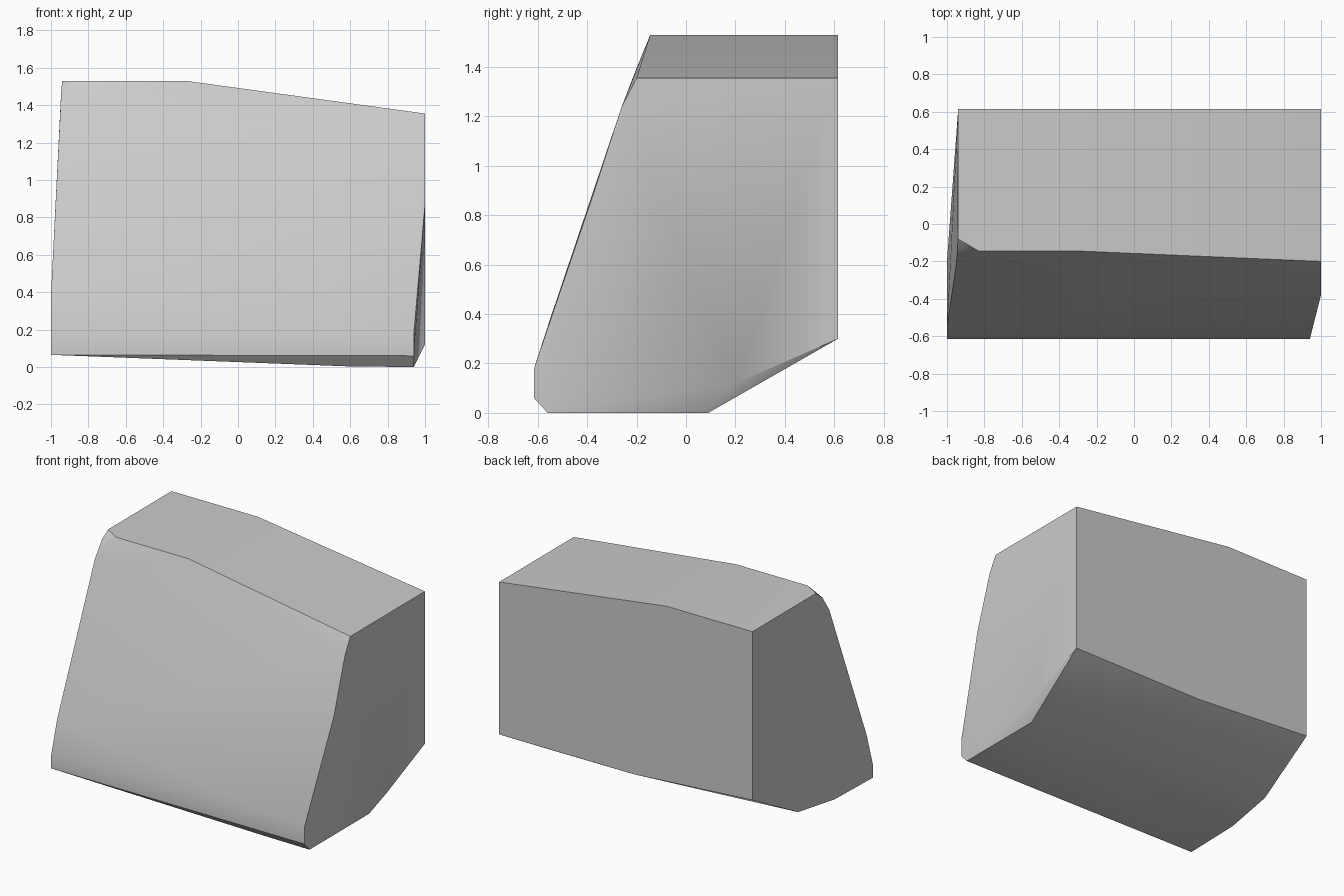
import bpy
import bmesh
import math

cube = bpy.data.objects.get("Cube")
if cube:
    bpy.data.objects.remove(cube, do_unlink=True)

# Single stone colour
grey = bpy.data.materials.new("stone_grey")
grey.use_nodes = True
colour = (0.6, 0.6, 0.6, 1)
grey.diffuse_color = colour
bsdf = next(n for n in grey.node_tree.nodes if n.type == 'BSDF_PRINCIPLED')
bsdf.inputs["Base Color"].default_value = colour

# Corners of the block, section by section
right_side = [(1, 0.615, 1.355), (1, -0.2, 1.355), (1, -0.26, 1.24), (1, -0.38, 0.87),
              (1, 0.2, 0.12), (1, 0.615, 0.3)]
right_foot = [(0.94, -0.615, 0.18), (0.94, -0.615, 0.06), (0.94, -0.56, 0), (0.94, 0.09, 0)]
middle = [(-0.28, 0.615, 1.53), (-0.28, -0.145, 1.53), (-0.03, 0.615, 0.3), (0.6, -0.56, 0.003)]
left_top = [(-0.94, 0.615, 1.53), (-0.94, -0.08, 1.53), (-0.83, -0.145, 1.53),
            (-0.945, -0.14, 1.48), (-0.95, -0.21, 1.37)]
left_foot = [(-1, -0.55, 0.38), (-1, -0.615, 0.16), (-1, -0.615, 0.065), (-1, -0.2, 0.075),
             (-0.97, 0.16, 0.115), (-0.94, 0.615, 0.364)]

# Wrap the corners in a closed convex surface
bm = bmesh.new()
for co in right_side + right_foot + middle + left_top + left_foot:
    bm.verts.new(co)
hull = bmesh.ops.convex_hull(bm, input=bm.verts[:])
loose = [v for v in bm.verts if not v.link_faces]
bmesh.ops.delete(bm, geom=loose, context='VERTS')
bmesh.ops.dissolve_limit(bm, angle_limit=math.radians(0.5), verts=bm.verts[:], edges=bm.edges[:])
bmesh.ops.recalc_face_normals(bm, faces=bm.faces[:])

mesh = bpy.data.meshes.new("stone_block")
bm.to_mesh(mesh)
bm.free()
mesh.materials.append(grey)
block = bpy.data.objects.new("stone_block", mesh)
bpy.context.collection.objects.link(block)

# Soft shading over the shallow bends, crisp main edges
bpy.ops.object.select_all(action='DESELECT')
block.select_set(True)
bpy.context.view_layer.objects.active = block
bpy.ops.object.shade_smooth_by_angle(angle=math.radians(30))
